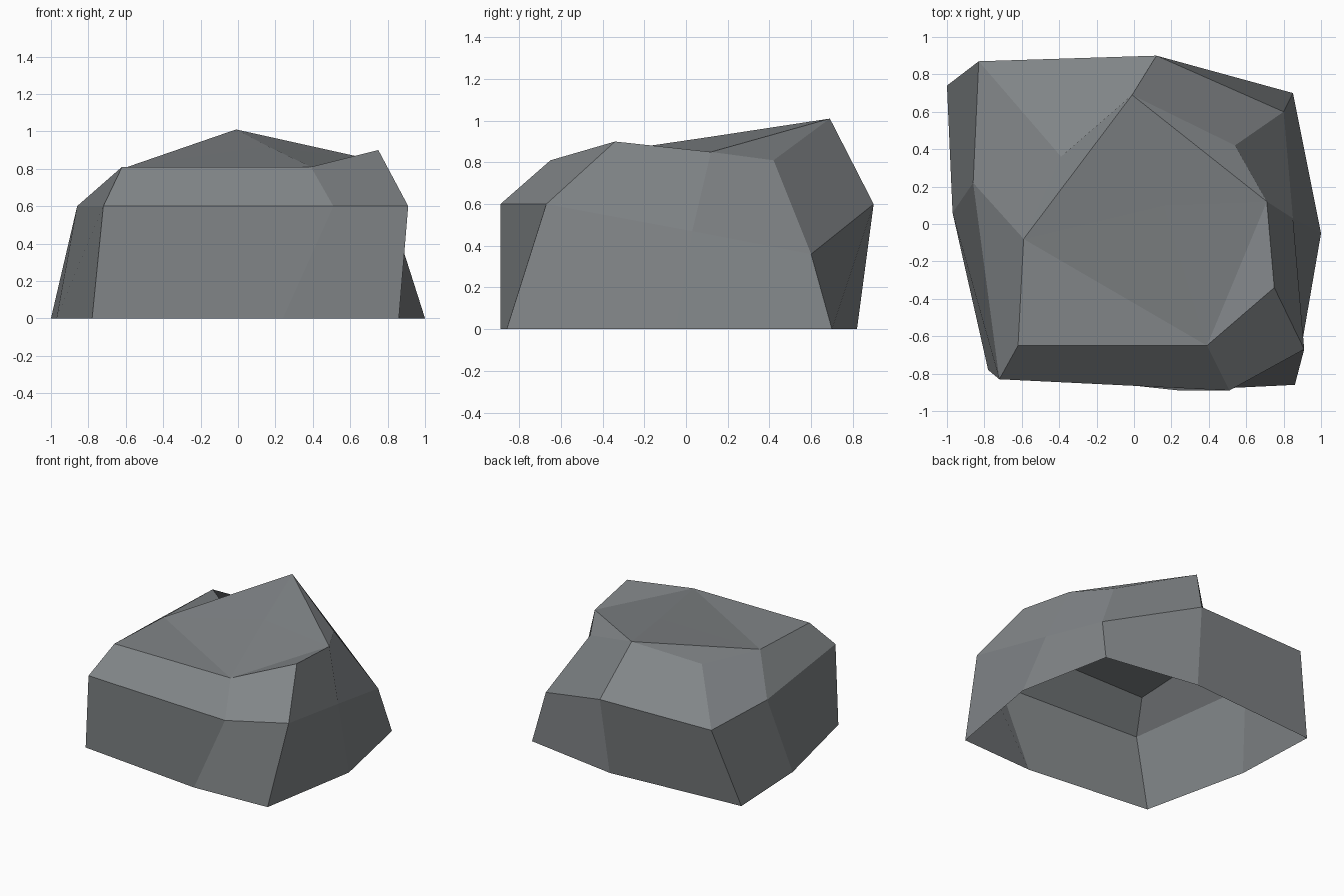
import bpy
import bmesh

# Remove the default cube only
default_cube = bpy.data.objects.get("Cube")
if default_cube is not None:
    bpy.data.objects.remove(default_cube, do_unlink=True)


def make_material(name, colour):
    """Create a plain matte material with one flat colour."""
    material = bpy.data.materials.new(name)
    material.use_nodes = True
    material.diffuse_color = colour
    shader = next(n for n in material.node_tree.nodes if n.type == "BSDF_PRINCIPLED")
    shader.inputs["Base Color"].default_value = colour
    shader.inputs["Roughness"].default_value = 0.9
    return material


def add_ring(bm, points):
    return [bm.verts.new(point) for point in points]


def bridge(bm, lower, upper):
    """Join two closed rings of equal length with quads."""
    count = len(lower)
    for i in range(count):
        j = (i + 1) % count
        bm.faces.new((lower[i], lower[j], upper[j], upper[i]))


def cap(bm, ring, centre):
    """Close a ring: clip each corner, then fan the middles to the centre."""
    count = len(ring)
    for i in range(0, count, 2):
        before, corner, after = ring[i - 1], ring[i], ring[(i + 1) % count]
        bm.faces.new((before, corner, after))
        bm.faces.new((before, after, centre))


# Rings run counter-clockwise from the front corner on the -x side
ground = [(-.78, -.78, 0), (.24, -.89, 0), (.86, -.86, 0), (1, -.05, 0),
          (.85, .7, 0), (.09, .82, 0), (-1, .74, 0), (-.97, .06, 0)]
shoulder = [(-.72, -.83, .6), (.51, -.89, .6), (.91, -.67, .6), (.85, .03, .47),
            (.8, .6, .36), (.12, .9, .6), (-.83, .87, .6), (-.86, .22, .6)]
crown = [(-.62, -.65, .81), (.39, -.65, .81), (.75, -.34, .9), (.71, .12, .85),
         (.54, .42, .81), (-.01, .69, 1.01), (-.39, .36, .81), (-.59, -.08, .81)]

# Boulder shell, open underneath
bm = bmesh.new()
rings = [add_ring(bm, points) for points in (ground, shoulder, crown)]
for lower, upper in zip(rings, rings[1:]):
    bridge(bm, lower, upper)
cap(bm, rings[-1], bm.verts.new((.16, .1, .92)))
bm.normal_update()

mesh = bpy.data.meshes.new("boulder")
bm.to_mesh(mesh)
bm.free()
mesh.materials.append(make_material("stone grey", (.22, .235, .245, 1)))
boulder = bpy.data.objects.new("boulder", mesh)
bpy.context.collection.objects.link(boulder)
